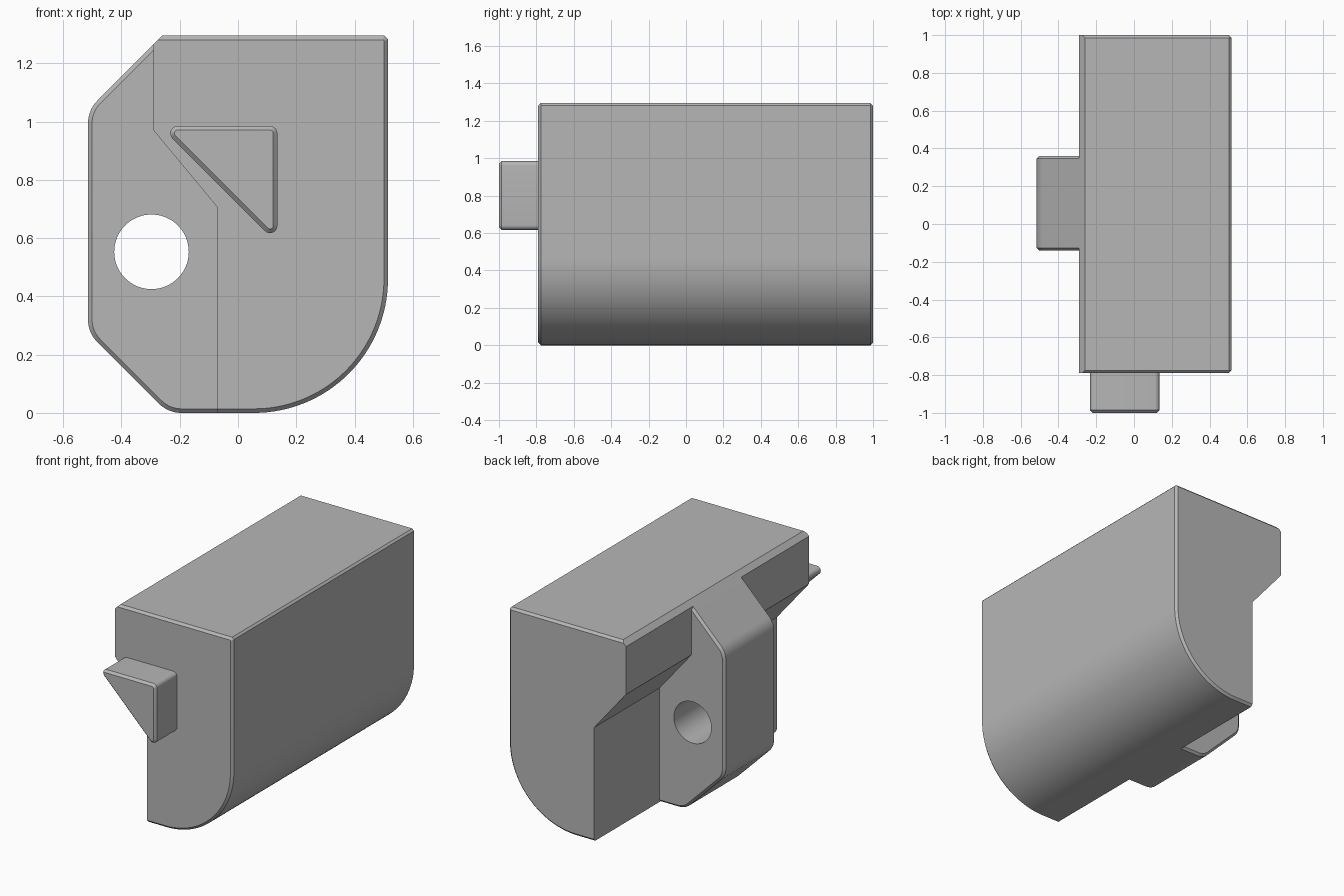
import bpy
import bmesh
import math
from mathutils import Vector

old = bpy.data.objects.get("Cube")
if old:
    bpy.data.objects.remove(old, do_unlink=True)

grey = bpy.data.materials.new("light grey")
grey.use_nodes = True
COLOR = (0.47, 0.47, 0.47, 1)
grey.diffuse_color = COLOR
grey.node_tree.nodes["Principled BSDF"].inputs["Base Color"].default_value = COLOR


def outline(corners, steps):
    """Round the corners (x, z, radius, chamfered) of a profile; returns points and edge flags."""
    points = []
    for i, (x, z, radius, flag) in enumerate(corners):
        p = Vector((x, z))
        if not radius:
            points.append((p, flag))
            continue
        a = (Vector(corners[i - 1][:2]) - p).normalized()
        b = (Vector(corners[(i + 1) % len(corners)][:2]) - p).normalized()
        half = a.angle(b) / 2
        centre = p + (a + b).normalized() * radius / math.sin(half)
        start = p + a * radius / math.tan(half) - centre
        end = p + b * radius / math.tan(half) - centre
        sweep = math.pi - 2 * half
        for k in range(steps + 1):
            t = k / steps
            arc = (start * math.sin((1 - t) * sweep) + end * math.sin(t * sweep)) / math.sin(sweep)
            points.append((centre + arc, flag if k == steps else True))
    return points


def extrude_profile(name, corners, y0, y1, chamfer, ends, steps=10):
    """Extrude an xz profile along y and chamfer the flagged rim edges of the given ends."""
    points = outline(corners, steps)
    n = len(points)
    bm = bmesh.new()
    rings = [[bm.verts.new((p.x, y, p.y)) for p, _ in points] for y in (y0, y1)]
    for ring in rings:
        bm.faces.new(ring)
    for i in range(n):
        j = (i + 1) % n
        bm.faces.new((rings[0][i], rings[0][j], rings[1][j], rings[1][i]))
    bmesh.ops.recalc_face_normals(bm, faces=bm.faces)
    rim = [bm.edges.get((rings[e][i], rings[e][(i + 1) % n]))
           for e in ends for i in range(n) if points[i][1]]
    bmesh.ops.bevel(bm, geom=rim, offset=chamfer, segments=1, affect='EDGES', clamp_overlap=True)
    mesh = bpy.data.meshes.new(name)
    bm.to_mesh(mesh)
    bm.free()
    mesh.materials.append(grey)
    obj = bpy.data.objects.new(name, mesh)
    bpy.context.collection.objects.link(obj)
    return obj


def activate(obj):
    bpy.ops.object.select_all(action='DESELECT')
    obj.select_set(True)
    bpy.context.view_layer.objects.active = obj


# Main block with a large rounded lower corner and an overhanging upper side
body = extrude_profile("body", [
    (-0.26, 1.295, 0, True), (0.503, 1.295, 0, True), (0.515, 1.283, 0, True),
    (0.515, 0, 0.46, True), (-0.07, 0, 0, False), (-0.07, 0.705, 0, False),
    (-0.29, 0.97, 0, False), (-0.29, 1.265, 0, False)],
    -0.79, 1.0, 0.014, (0, 1), steps=32)

# Side lug, its inner edge tucked just inside the body
lug = extrude_profile("side_lug", [
    (-0.264, 1.291, 0, True), (-0.515, 1.04, 0.11, True), (-0.515, 0.275, 0.11, True),
    (-0.24, 0, 0.11, True), (-0.05, 0, 0, False), (-0.05, 0.71, 0, False),
    (-0.264, 0.97, 0, False)],
    -0.14, 0.36, 0.014, (0, 1))

# Through hole in the lug
bpy.ops.mesh.primitive_cylinder_add(vertices=64, radius=0.128, depth=1,
                                    location=(-0.297, 0.11, 0.553),
                                    rotation=(math.pi / 2, 0, 0))
cutter = bpy.context.object
cutter.name = "hole_cutter"
cutter.hide_render = True
cutter.data.materials.append(grey)
activate(lug)
hole = lug.modifiers.new("hole", 'BOOLEAN')
hole.operation = 'DIFFERENCE'
hole.object = cutter
bpy.ops.object.modifier_apply(modifier=hole.name)
bpy.data.objects.remove(cutter, do_unlink=True)

# Triangular prong on the front
prong = extrude_profile("front_prong", [
    (-0.268, 0.985, 0.025, True), (0.135, 0.985, 0.025, True), (0.135, 0.582, 0.025, True)],
    -1.0, -0.78, 0.014, (0,), steps=8)

for part in (body, lug, prong):
    activate(part)
    bpy.ops.object.shade_smooth_by_angle(angle=math.radians(30))
